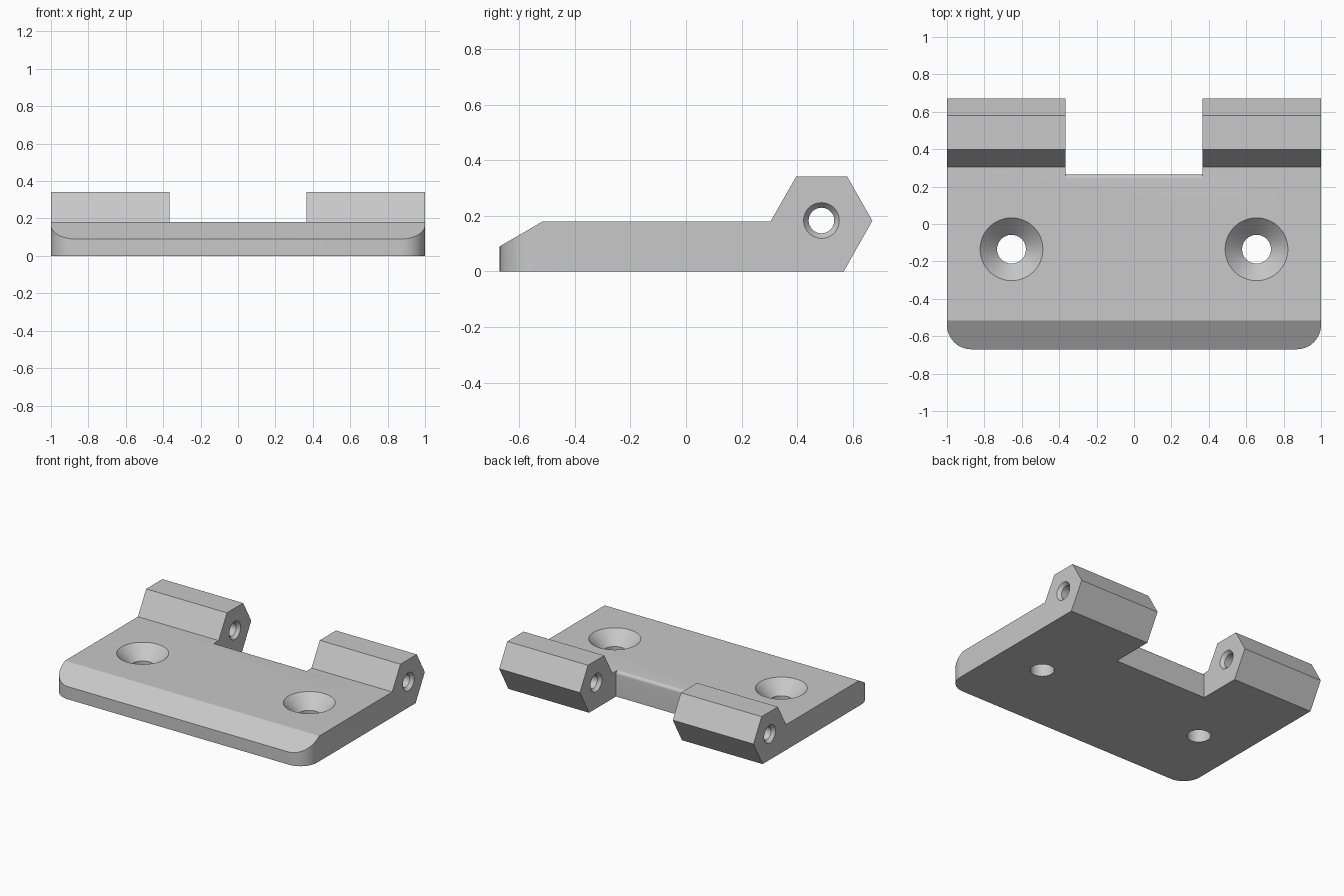
import bpy
import bmesh
from math import pi, cos, sin, radians
from mathutils import Matrix

cube = bpy.data.objects.get("Cube")
if cube:
    bpy.data.objects.remove(cube, do_unlink=True)

grey = bpy.data.materials.new("plain grey")
grey.use_nodes = True
colour = (0.58, 0.58, 0.58, 1)
grey.diffuse_color = colour
grey.node_tree.nodes["Principled BSDF"].inputs["Base Color"].default_value = colour

# Maps (a, b, c) to (y, z, x), so shapes can run along x
ALONG_X = Matrix(((0, 0, 1, 0), (1, 0, 0, 0), (0, 1, 0, 0), (0, 0, 0, 1)))


def finish(name, bm, matrix):
    bm.transform(matrix)
    bmesh.ops.recalc_face_normals(bm, faces=bm.faces)
    mesh = bpy.data.meshes.new(name)
    bm.to_mesh(mesh)
    bm.free()
    mesh.materials.append(grey)
    obj = bpy.data.objects.new(name, mesh)
    bpy.context.scene.collection.objects.link(obj)
    return obj


def prism(name, outline, low, high, matrix=Matrix()):
    bm = bmesh.new()
    face = bm.faces.new([bm.verts.new((a, b, low)) for a, b in outline])
    new = bmesh.ops.extrude_face_region(bm, geom=[face])["geom"]
    verts = [v for v in new if isinstance(v, bmesh.types.BMVert)]
    bmesh.ops.translate(bm, verts=verts, vec=(0, 0, high - low))
    return finish(name, bm, matrix)


def lathe(name, centre, rings, matrix=Matrix(), sides=48):
    bm = bmesh.new()
    loops = []
    for height, radius in rings:
        loops.append([bm.verts.new((centre[0] + radius * cos(2 * pi * i / sides),
                                    centre[1] + radius * sin(2 * pi * i / sides),
                                    height)) for i in range(sides)])
    for lower, upper in zip(loops, loops[1:]):
        for i in range(sides):
            j = (i + 1) % sides
            bm.faces.new((lower[i], lower[j], upper[j], upper[i]))
    bm.faces.new(loops[0])
    bm.faces.new(loops[-1])
    return finish(name, bm, matrix)


def arc(cx, cy, radius, start, end, steps=12):
    angles = [radians(start + (end - start) * i / steps) for i in range(steps + 1)]
    return [(cx + radius * cos(t), cy + radius * sin(t)) for t in angles]


def combine(target, tool, operation):
    mod = target.modifiers.new("cut", "BOOLEAN")
    mod.operation = operation
    mod.solver = "EXACT"
    mod.object = tool
    bpy.context.view_layer.objects.active = target
    bpy.ops.object.modifier_apply(modifier=mod.name)
    bpy.data.objects.remove(tool, do_unlink=True)


# Plan shape with rounded front corners
plan = [(1, 0.8), (-1, 0.8)]
plan += arc(-0.87, -0.54, 0.13, 180, 270) + arc(0.87, -0.54, 0.13, 270, 360)
hinge = prism("hinge_plate", plan, -0.1, 0.5)

# Side profile: sloped front edge, flat plate, six-sided knuckle
side = [(-0.825, 0), (0.567, 0), (0.67, 0.182), (0.579, 0.342),
        (0.397, 0.342), (0.304, 0.18), (-0.515, 0.18)]
combine(hinge, prism("side_profile", side, -1.2, 1.2, ALONG_X), "INTERSECT")

# Gap between the knuckles, with a rounded upper edge on the plate
gap = [(0.9, 0.5), (0.9, -0.1), (0.265, -0.1)]
gap += arc(0.243, 0.158, 0.022, 0, 90, 8) + [(0.243, 0.5)]
combine(hinge, prism("gap_cutter", gap, -0.365, 0.365, ALONG_X), "DIFFERENCE")

# Countersunk screw holes and pin holes
for s in (-1, 1):
    screw = [(-0.1, 0.077), (0.089, 0.077), (0.18, 0.168), (0.25, 0.238)]
    combine(hinge, lathe("screw_cutter", (s * 0.655, -0.135), screw), "DIFFERENCE")
    pin = [(s * 0.345, 0.08), (s * 0.388, 0.046), (s * 0.977, 0.046), (s * 1.02, 0.08)]
    combine(hinge, lathe("pin_cutter", (0.487, 0.183), pin, ALONG_X), "DIFFERENCE")

# Small round-topped slot in one end
slot = [(0.362, -0.1), (0.398, -0.1)] + arc(0.38, 0.11, 0.018, 0, 180)
combine(hinge, prism("slot_cutter", slot, -1.1, -0.965, ALONG_X), "DIFFERENCE")

bpy.ops.object.select_all(action="DESELECT")
hinge.select_set(True)
bpy.context.view_layer.objects.active = hinge
bpy.ops.object.shade_smooth_by_angle(angle=radians(20))
